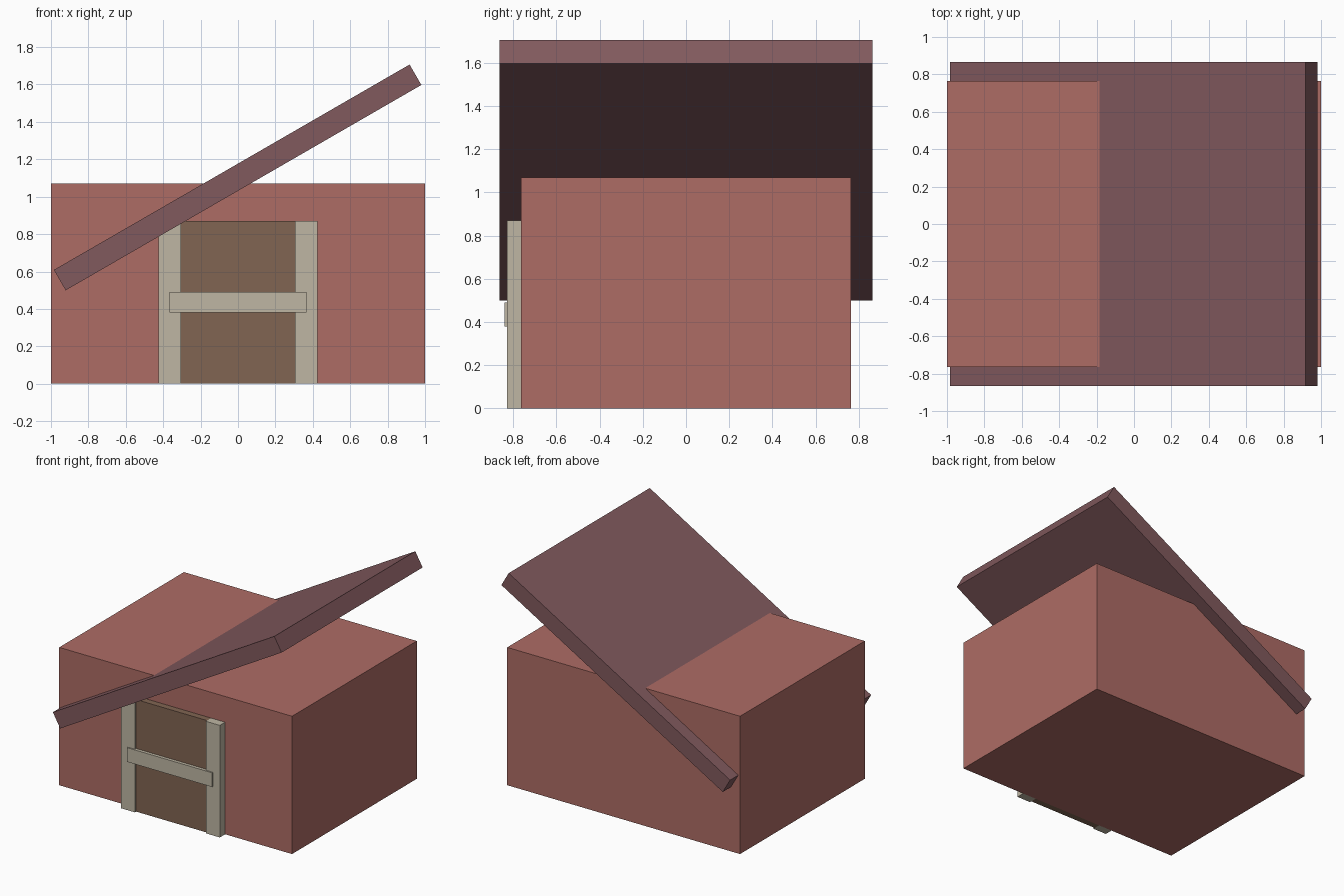
import bpy
import math

if "Cube" in bpy.data.objects:
    bpy.data.objects.remove(bpy.data.objects["Cube"])


def material(name, rgb):
    m = bpy.data.materials.new(name)
    m.diffuse_color = (*rgb, 1)
    m.use_nodes = True
    m.node_tree.nodes["Principled BSDF"].inputs["Base Color"].default_value = m.diffuse_color
    return m


def box(name, lo, hi, mat, tilt=0):
    """Box between two corners, tilted about y through its centre."""
    centre = [(a + b) / 2 for a, b in zip(lo, hi)]
    bpy.ops.mesh.primitive_cube_add(size=1, location=centre, rotation=(0, tilt, 0))
    ob = bpy.context.object
    ob.name = name
    ob.scale = [b - a for a, b in zip(lo, hi)]
    ob.data.materials.append(mat)
    return ob


brick = material("brick", (0.42, 0.15, 0.13))
slate = material("roof_slate", (0.22, 0.10, 0.11))
trim = material("pale_trim", (0.52, 0.47, 0.37))
wood = material("door_wood", (0.22, 0.13, 0.085))

# Walls
box("house_body", (-1, -0.765, 0), (1, 0.765, 1.07), brick)

# Single slanted roof slab cutting through the body
box("roof_slab", (-1.1, -0.865, 1.04), (1.096, 0.865, 1.166), slate, math.radians(-30))

# Door: panel, two posts and a cross rail
box("door_panel", (-0.305, -0.815, 0), (0.305, -0.765, 0.87), wood)
for side, name in ((-1, "left"), (1, "right")):
    x = side * 0.365
    box("door_post_" + name, (x - 0.06, -0.83, 0), (x + 0.06, -0.765, 0.87), trim)
box("door_rail", (-0.365, -0.84, 0.38), (0.365, -0.765, 0.49), trim)
